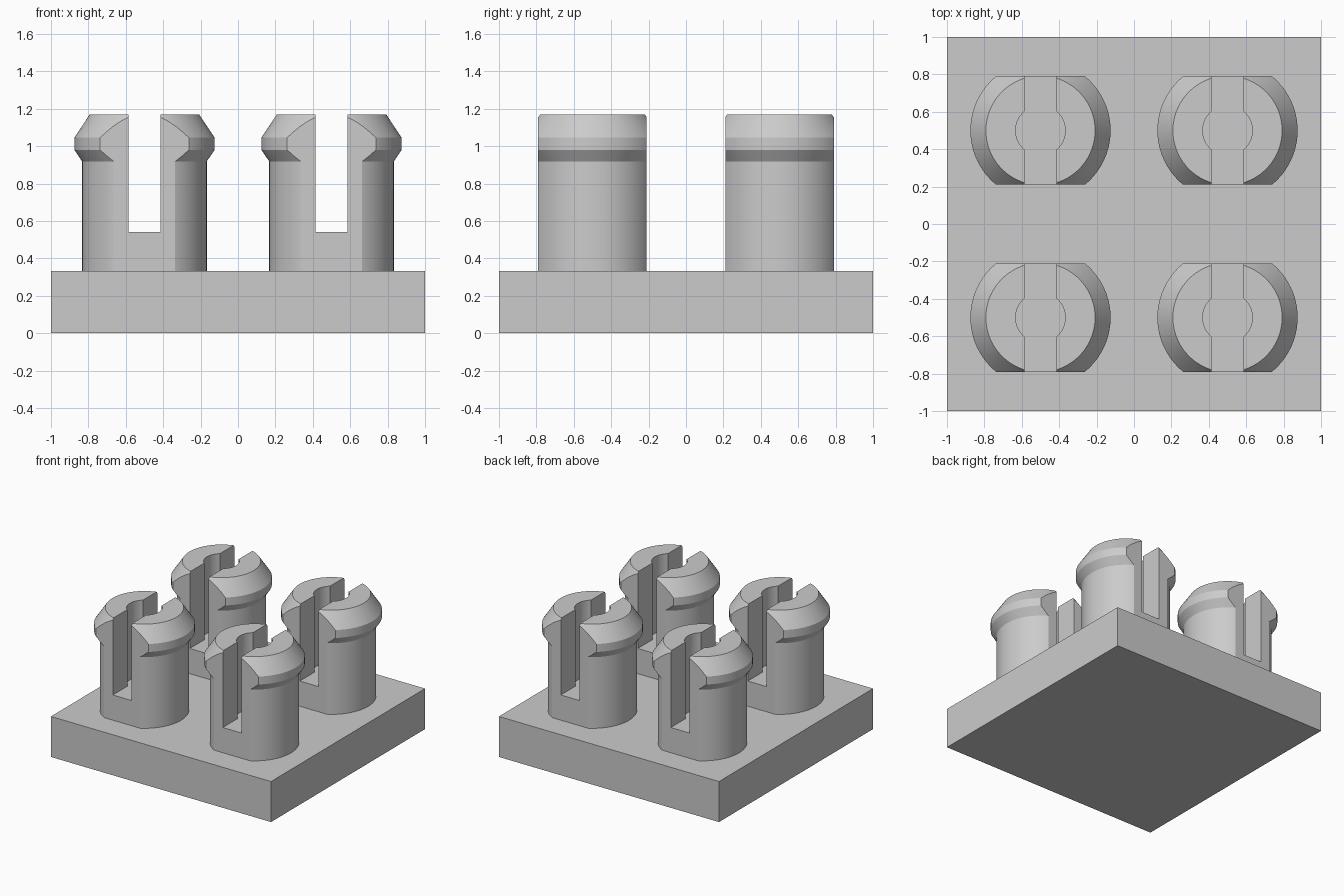
import bpy, bmesh, math

if "Cube" in bpy.data.objects:
    bpy.data.objects.remove(bpy.data.objects["Cube"], do_unlink=True)

BASE_TOP = 0.333
PEG_TOP = 1.17
SLOT_FLOOR = 0.54
FLAT = 0.29            # half depth between the flat front and back

grey = bpy.data.materials.new("plain grey")
grey.use_nodes = True
colour = (0.6, 0.6, 0.6, 1)
grey.diffuse_color = colour
grey.node_tree.nodes["Principled BSDF"].inputs["Base Color"].default_value = colour


def box(name, size, bottom, top):
    bpy.ops.mesh.primitive_cube_add(size=1, location=(0, 0, (bottom + top) / 2))
    obj = bpy.context.object
    obj.name = name
    obj.scale = (size[0], size[1], top - bottom)
    bpy.ops.object.transform_apply(location=True, rotation=False, scale=True)
    obj.data.materials.append(grey)
    return obj


def lathe(name, profile, steps=72):
    """Closed solid of revolution from (radius, height) points."""
    bm = bmesh.new()
    rings = [[bm.verts.new((r * math.cos(math.tau * i / steps),
                            r * math.sin(math.tau * i / steps), z))
              for i in range(steps)] for r, z in profile]
    for low, high in zip(rings, rings[1:]):
        for i in range(steps):
            j = (i + 1) % steps
            bm.faces.new((low[i], low[j], high[j], high[i]))
    bm.faces.new(rings[0][::-1])
    bm.faces.new(rings[-1])
    mesh = bpy.data.meshes.new(name)
    bm.to_mesh(mesh)
    bm.free()
    obj = bpy.data.objects.new(name, mesh)
    bpy.context.collection.objects.link(obj)
    mesh.materials.append(grey)
    return obj


def cut(target, cutter, operation):
    """Apply a boolean, then discard the cutter."""
    cutter.hide_render = True
    mod = target.modifiers.new("cut", 'BOOLEAN')
    mod.operation = operation
    mod.solver = 'EXACT'
    mod.object = cutter
    bpy.context.view_layer.objects.active = target
    bpy.ops.object.modifier_apply(modifier=mod.name)
    bpy.data.objects.remove(cutter, do_unlink=True)


# Square base plate
box("base_plate", (2, 2), 0, BASE_TOP)

# Snap peg: round shaft, flared lip and tapered tip
peg = lathe("snap_peg", [(0.333, BASE_TOP - 0.02), (0.333, 0.918), (0.375, 0.98),
                         (0.375, 1.045), (0.292, PEG_TOP)])
# Flat front and back
cut(peg, box("flat_cutter", (2, 2 * FLAT), 0, 2), 'INTERSECT')
# Slot through the peg, with a round bore at its centre
cut(peg, box("slot_cutter", (0.17, 1), SLOT_FLOOR, 1.5), 'DIFFERENCE')
cut(peg, lathe("bore_cutter", [(0.133, SLOT_FLOOR), (0.133, 1.5)], 48), 'DIFFERENCE')

# Smooth round walls, crisp edges
bpy.ops.object.select_all(action='DESELECT')
peg.select_set(True)
bpy.context.view_layer.objects.active = peg
bpy.ops.object.shade_smooth_by_angle(angle=math.radians(25))

# Four pegs sharing one mesh
for side, x in (("right", -0.5), ("left", 0.5)):
    for end, y in (("front", -0.5), ("back", 0.5)):
        copy = peg.copy()
        copy.name = f"{end}_{side}_peg"
        copy.location = (x, y, 0)
        bpy.context.collection.objects.link(copy)
bpy.data.objects.remove(peg, do_unlink=True)
